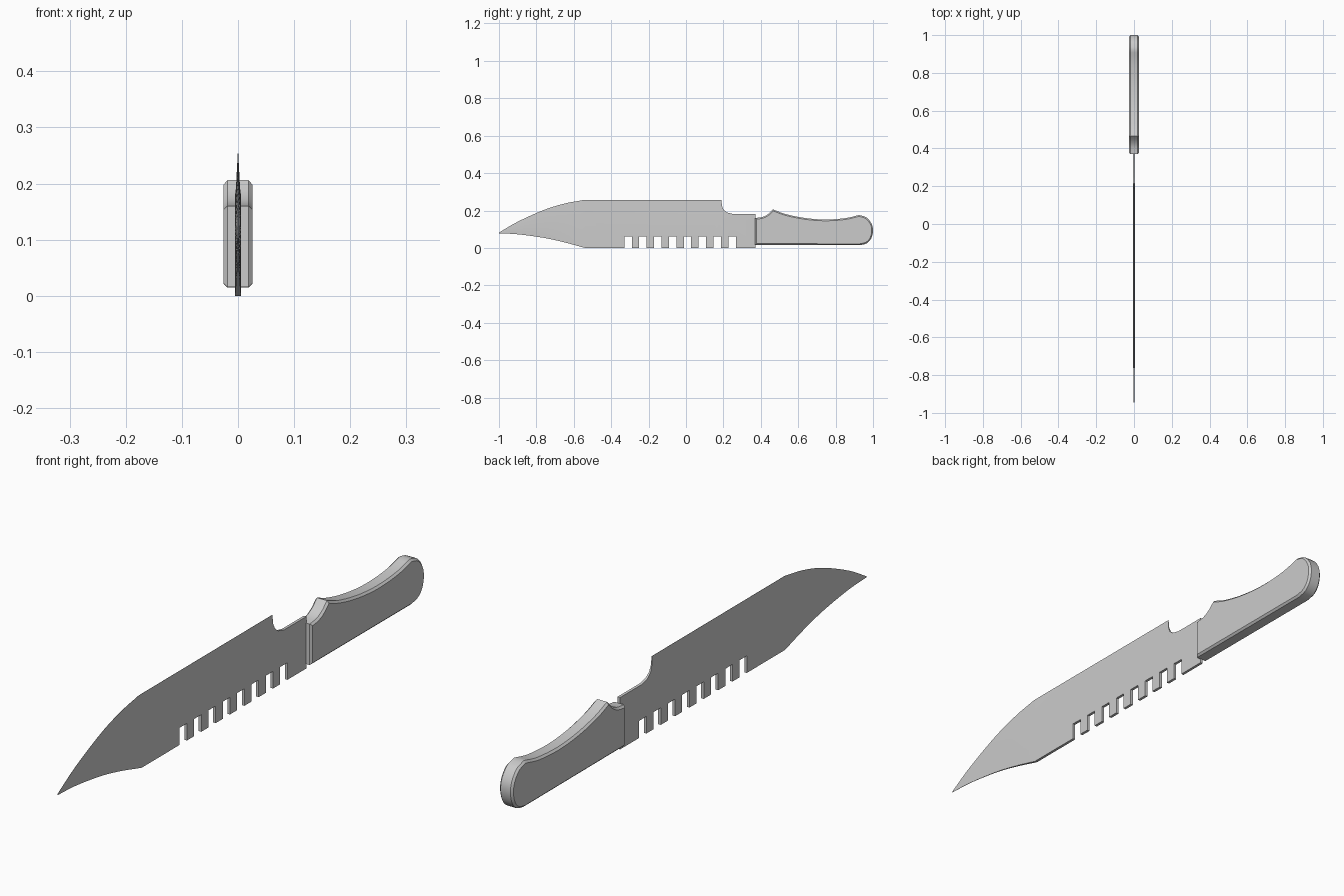
import bpy, bmesh
from mathutils import Vector

if "Cube" in bpy.data.objects:
    bpy.data.objects.remove(bpy.data.objects["Cube"])


def spline(pts, n=5):
    """Catmull-Rom curve through points of any dimension."""
    pts = [Vector(p) for p in pts]
    ext = [2 * pts[0] - pts[1]] + pts + [2 * pts[-1] - pts[-2]]
    out = []
    for a, b, c, d in zip(ext, ext[1:], ext[2:], ext[3:]):
        for i in range(n):
            t = i / n
            out.append(0.5 * (2 * b + (c - a) * t + (2 * a - 5 * b + 4 * c - d) * t ** 2
                              + (3 * b - a - 3 * c + d) * t ** 3))
    return out + [pts[-1]]


def finish(bm, name, smooth=True):
    bmesh.ops.recalc_face_normals(bm, faces=bm.faces)
    me = bpy.data.meshes.new(name)
    bm.to_mesh(me)
    bm.free()
    ob = bpy.data.objects.new(name, me)
    bpy.context.collection.objects.link(ob)
    if smooth:
        bpy.ops.object.select_all(action='DESELECT')
        ob.select_set(True)
        bpy.context.view_layer.objects.active = ob
        bpy.ops.object.shade_smooth_by_angle(angle=0.5)
    return ob


# Blade: stations of y, edge z, grind line z, spine z, half widths at edge, grind, spine
tip = spline([(-1, .082, .08, .078, .0003, .0005, .0003),
              (-.9, .14, .10, .073, .0003, .002, .0006),
              (-.76, .203, .125, .054, .0003, .004, .0015),
              (-.65, .237, .145, .03, .0003, .005, .003),
              (-.555, .255, .16, .004, .0003, .005, .005)])
stations = tip + [
    (-.54, .256, .16, 0, .0003, .005, .005),
    (.19, .256, .16, 0, .0003, .005, .005),
    (.192, .225, .16, 0, .002, .005, .005),
    (.20, .205, .155, 0, .003, .005, .005),
    (.218, .19, .15, 0, .004, .005, .005),
    (.25, .182, .15, 0, .005, .005, .005),
    (.372, .182, .15, 0, .005, .005, .005)]
bm = bmesh.new()
rings = []
for y, e, g, s, we, wg, ws in stations:
    section = [(we, e), (wg, g), (ws, s), (-ws, s), (-wg, g), (-we, e)]
    rings.append([bm.verts.new((x, y, z)) for x, z in section])
for a, b in zip(rings, rings[1:]):
    for i in range(6):
        j = (i + 1) % 6
        bm.faces.new((a[i], a[j], b[j], b[i]))
bm.faces.new(rings[0])
bm.faces.new(rings[-1])
blade = finish(bm, "blade")

# Square notches sawn into the spine
bm = bmesh.new()
for i in range(8):
    box = bmesh.ops.create_cube(bm, size=1)["verts"]
    bmesh.ops.scale(bm, vec=(.1, .04, .12), verts=box)
    bmesh.ops.translate(bm, vec=(0, -.31 + i * .0795, 0), verts=box)
cutter = finish(bm, "notch_cutter", smooth=False)
cutter.hide_render = True
cutter.display_type = 'WIRE'
cut = blade.modifiers.new("notches", 'BOOLEAN')
cut.operation = 'DIFFERENCE'
cut.solver = 'EXACT'
cut.object = cutter

# Handle: finger hollow, swept top, rounded butt, flat underside
outline = spline([(.37, .16), (.41, .166), (.44, .182), (.465, .206)], 3)
outline += spline([(.465, .206), (.53, .182), (.63, .161), (.74, .152),
                   (.85, .159), (.925, .176)], 4)[1:]
outline += spline([(.925, .176), (.965, .163), (.993, .128), (1.0, .09),
                   (.99, .05), (.965, .024), (.93, .015)], 3)[1:]
outline.append(Vector((.37, .016)))
bm = bmesh.new()
sides = [[bm.verts.new((x, p[0], p[1])) for p in outline] for x in (-.026, .026)]
caps = [bm.faces.new(s) for s in sides]
for i in range(len(outline)):
    j = (i + 1) % len(outline)
    bm.faces.new((sides[0][i], sides[0][j], sides[1][j], sides[1][i]))
bmesh.ops.recalc_face_normals(bm, faces=bm.faces)
rim = [e for f in caps for e in f.edges]
bmesh.ops.bevel(bm, geom=rim, offset=.007, segments=1, affect='EDGES')
finish(bm, "handle")
